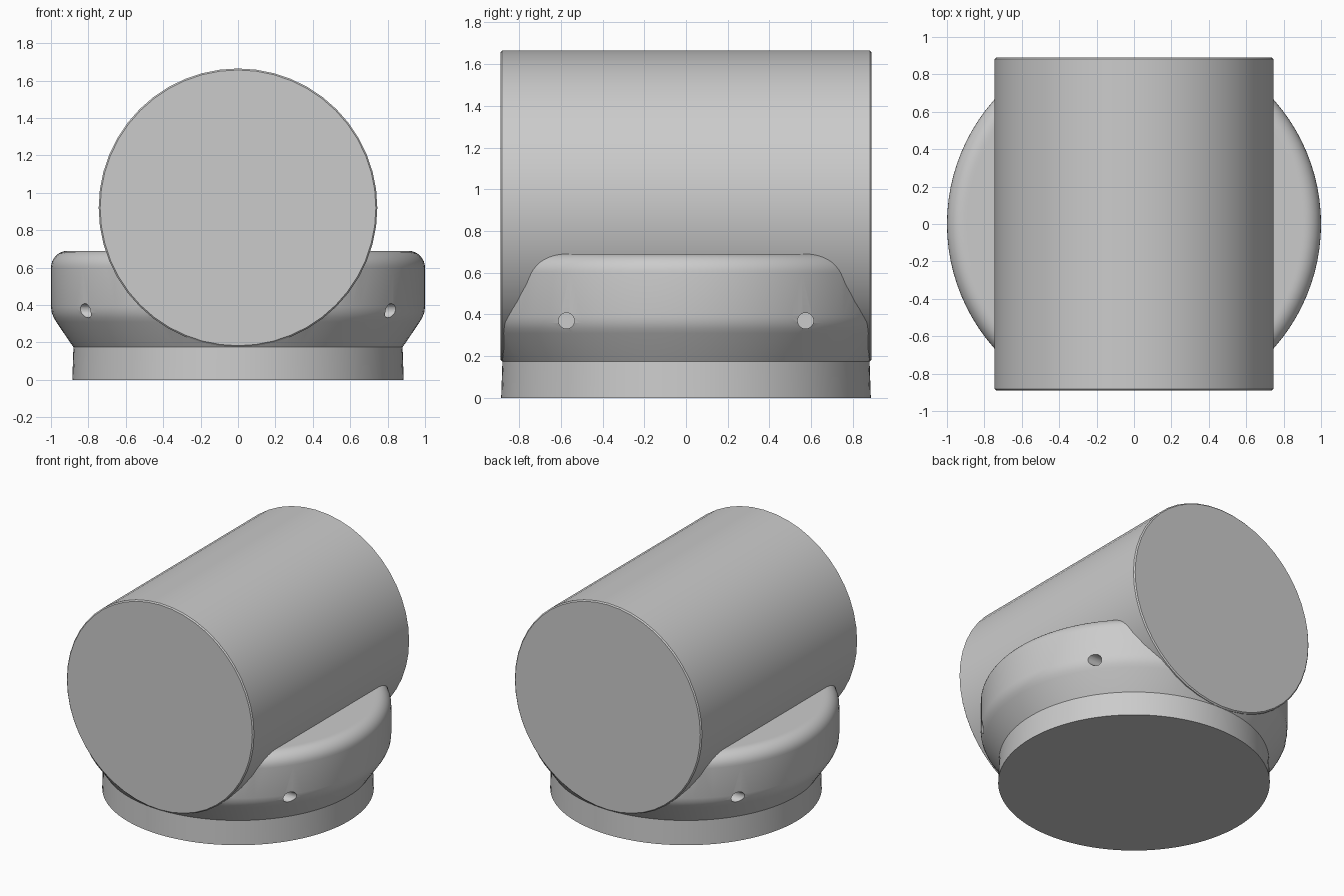
import bpy, bmesh, math
from mathutils import Matrix

if "Cube" in bpy.data.objects:
    bpy.data.objects.remove(bpy.data.objects["Cube"], do_unlink=True)

grey = bpy.data.materials.new("plain grey")
grey.use_nodes = True
GREY = (0.6, 0.6, 0.6, 1)
grey.diffuse_color = GREY
grey.node_tree.nodes["Principled BSDF"].inputs["Base Color"].default_value = GREY

DRUM_Z, DRUM_R, DRUM_HALF = 0.92, 0.745, 0.89


def add_object(name, bm):
    bmesh.ops.recalc_face_normals(bm, faces=bm.faces)
    mesh = bpy.data.meshes.new(name)
    bm.to_mesh(mesh)
    bm.free()
    mesh.materials.append(grey)
    ob = bpy.data.objects.new(name, mesh)
    bpy.context.collection.objects.link(ob)
    return ob


def lathe(name, profile, segments):
    """Closed solid of revolution about z, from (radius, height) points."""
    bm = bmesh.new()
    rings = []
    for r, z in profile:
        rings.append([bm.verts.new((r * math.cos(a), r * math.sin(a), z))
                      for a in (math.tau * i / segments for i in range(segments))])
    for low, high in zip(rings, rings[1:]):
        for i in range(segments):
            j = (i + 1) % segments
            bm.faces.new((low[i], low[j], high[j], high[i]))
    bm.faces.new(rings[0])
    bm.faces.new(rings[-1])
    return add_object(name, bm)


def activate(ob):
    bpy.ops.object.select_all(action="DESELECT")
    ob.select_set(True)
    bpy.context.view_layer.objects.active = ob


def cut(target, cutter):
    cutter.hide_render = True
    mod = target.modifiers.new("cut", "BOOLEAN")
    mod.operation = "DIFFERENCE"
    mod.solver = "EXACT"
    mod.object = cutter
    activate(target)
    bpy.ops.object.modifier_apply(modifier=mod.name)
    bpy.data.objects.remove(cutter, do_unlink=True)


def smooth(ob):
    activate(ob)
    bpy.ops.object.shade_smooth_by_angle(angle=math.radians(30))


# Drum lying along y, with a fine chamfer at both rims
c = 0.008
drum = lathe("drum", [(DRUM_R - c, -DRUM_HALF), (DRUM_R, -DRUM_HALF + c),
                      (DRUM_R, DRUM_HALF - c), (DRUM_R - c, DRUM_HALF)], 48)
lay_down = Matrix.Translation((0, 0, DRUM_Z)) @ Matrix.Rotation(math.pi / 2, 4, "X")
drum.data.transform(lay_down)
smooth(drum)

# Cradle: plinth, flared collar and rounded top rim
profile = [(0.886, 0), (0.88, 0.175), (0.972, 0.31), (0.985, 0.333),
           (0.996, 0.36), (1, 0.39)]
for i in range(9):
    a = math.pi / 2 * i / 8
    profile.append((0.91 + 0.09 * math.cos(a), 0.60 + 0.09 * math.sin(a)))
profile.append((0.895, 0.69))
cradle = lathe("cradle", profile, 96)

# Saddle cut for the drum
saddle = lathe("saddle_cutter", [(DRUM_R - 0.004, -1.2), (DRUM_R - 0.004, 1.2)], 48)
saddle.data.transform(lay_down)
cut(cradle, saddle)

# Four blind screw holes drilled along x
for sx in (-1, 1):
    for sy in (-1, 1):
        drill = lathe("drill", [(0.038, -0.15), (0.038, 0.15)], 24)
        drill.data.transform(Matrix.Translation((sx * 0.85, sy * 0.573, 0.37))
                             @ Matrix.Rotation(math.pi / 2, 4, "Y"))
        cut(cradle, drill)
smooth(cradle)
